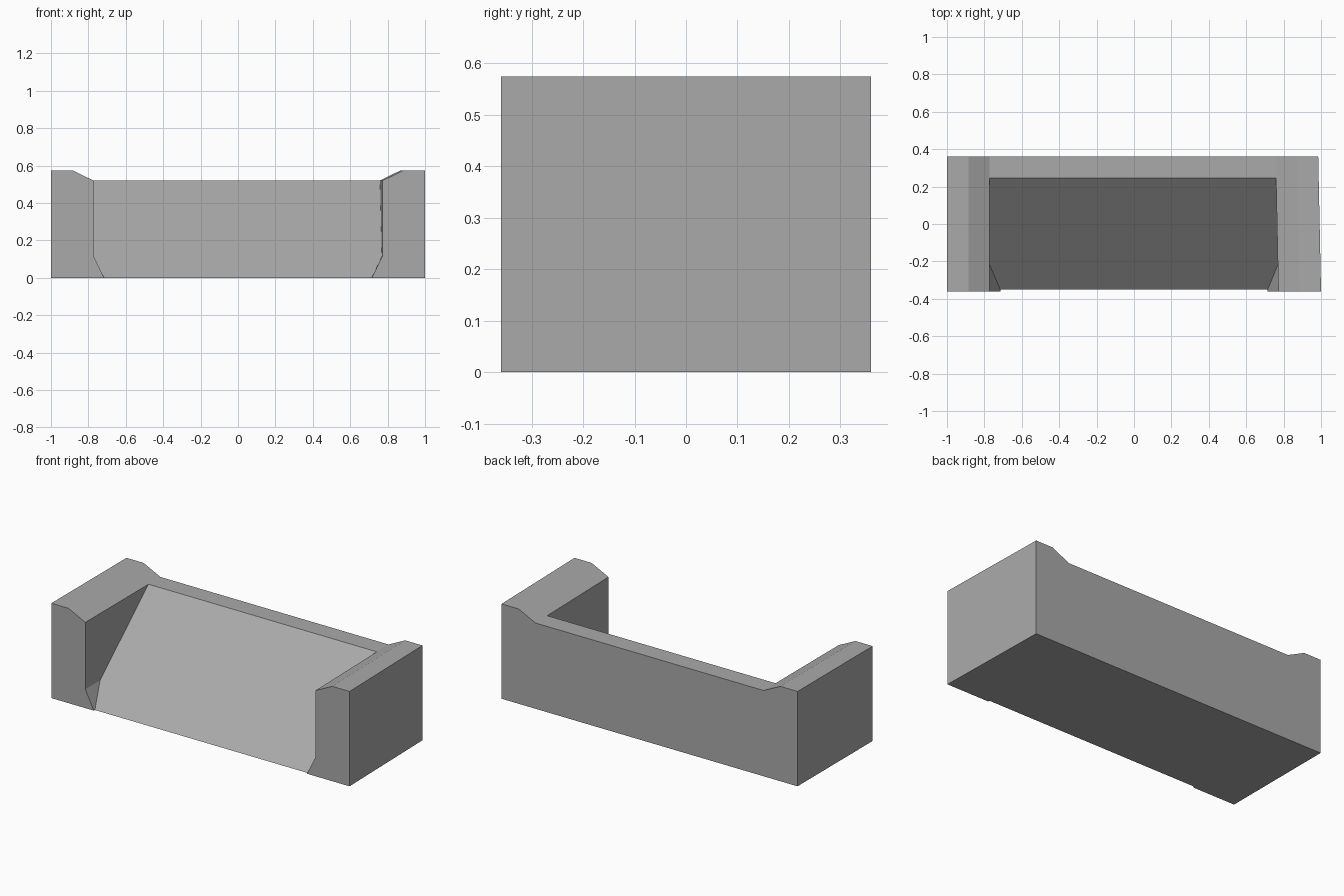
import bpy
import bmesh

cube = bpy.data.objects.get("Cube")
if cube:
    bpy.data.objects.remove(cube, do_unlink=True)

grey = bpy.data.materials.new("plain grey")
grey.use_nodes = True
colour = (0.4, 0.4, 0.4, 1)
grey.diffuse_color = colour
grey.node_tree.nodes["Principled BSDF"].inputs["Base Color"].default_value = colour

DEPTH = 0.36


def prism(name, start, end):
    """Flat-faced solid between two matching outlines."""
    bm = bmesh.new()
    a = [bm.verts.new(p) for p in start]
    b = [bm.verts.new(p) for p in end]
    bm.faces.new(a)
    bm.faces.new(b[::-1])
    for i in range(len(a)):
        j = (i + 1) % len(a)
        bm.faces.new((a[j], a[i], b[i], b[j]))
    bmesh.ops.recalc_face_normals(bm, faces=bm.faces)
    mesh = bpy.data.meshes.new(name)
    bm.to_mesh(mesh)
    bm.free()
    mesh.materials.append(grey)
    obj = bpy.data.objects.new(name, mesh)
    bpy.context.collection.objects.link(obj)
    return obj


# Side blocks: raised tops, sloped inner shoulders and splayed inner feet
arm = [(1, 0), (1, 0.575), (0.885, 0.575), (0.772, 0.52), (0.772, 0.115), (0.715, 0)]
for name, side, taper in (("left_arm", 1, 0.015), ("right_arm", -1, 0)):
    prism(name,
          [(side * x, -DEPTH, z) for x, z in arm],
          [(side * (x - taper), DEPTH, z) for x, z in arm])

# Middle: sloping face rising to a narrow flat top at the back
slope = [(-0.35, 0), (0.245, 0.52), (DEPTH, 0.52), (DEPTH, 0)]
prism("sloped_middle",
      [(-0.775, y, z) for y, z in slope],
      [(0.775, y, z) for y, z in slope])
